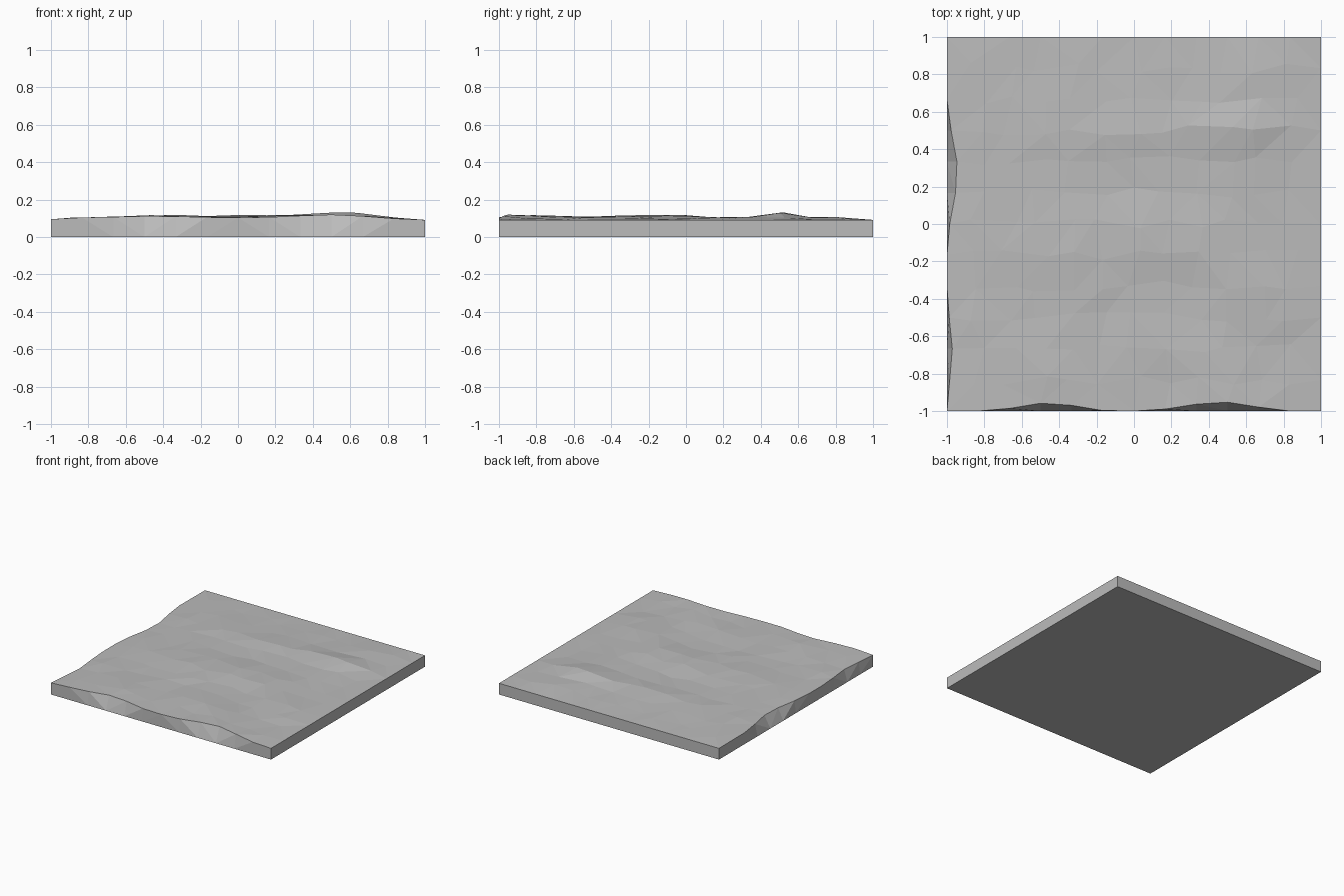
import bpy
import bmesh
import random
from math import exp

cube = bpy.data.objects.get("Cube")
if cube:
    bpy.data.objects.remove(cube, do_unlink=True)

random.seed(4)
CELLS = 12
BASE = 0.092

# Ridges and hollows: centre x, centre y, half width x, half width y, rise
FEATURES = [
    (0.6, 0.5, 0.22, 0.1, 0.026), (0.05, 0.52, 0.4, 0.1, 0.015),
    (-0.15, -0.08, 0.5, 0.13, 0.018), (0.4, -0.1, 0.2, 0.13, 0.012),
    (-0.35, -0.3, 0.2, 0.1, 0.01), (0.65, -0.4, 0.2, 0.15, 0.018),
    (0.1, -0.68, 0.2, 0.1, 0.012), (0.45, -0.75, 0.15, 0.12, 0.014),
    (-0.45, -0.85, 0.25, 0.25, 0.012), (0.5, -1, 0.25, 0.15, 0.016),
    (0.1, 0.2, 0.5, 0.08, -0.004), (0.6, 0.78, 0.3, 0.12, 0.01),
]

# Inward leans of the rim: position along the edge, half length, depth
FRONT_LEANS = [(-0.45, 0.3, 0.05), (0.45, 0.35, 0.055)]
LEFT_LEANS = [(0.27, 0.35, 0.065), (-0.68, 0.3, 0.03)]


def lean(position, notches):
    return sum(d * max(0, 1 - abs(position - c) / w) for c, w, d in notches)


def height(x, y):
    """Ground height at a point, low at the right and back rims."""
    rim = min(1, (1 - x) / 0.4, (1 - y) / 0.5)
    west = min(1, (1 + x) / 0.1)
    z = BASE + 0.012 * rim * (0.3 + 0.7 * west)
    for cx, cy, wx, wy, rise in FEATURES:
        z += rise * exp(-((x - cx) / wx) ** 2 - ((y - cy) / wy) ** 2) * max(0, min(1, rim * 2))
    return z


# Faceted ground surface on a loosened grid
bm = bmesh.new()
bmesh.ops.create_grid(bm, x_segments=CELLS, y_segments=CELLS, size=1)
for v in bm.verts:
    x, y = v.co.x, v.co.y
    inside_x, inside_y = abs(x) < 0.99, abs(y) < 0.99
    if inside_x and inside_y:
        x += random.uniform(-0.045, 0.045)
        y += random.uniform(-0.03, 0.03)
    z = height(x, y)
    if inside_x and inside_y:
        z += random.uniform(-0.003, 0.003)
    if not inside_y and y < 0:
        y += lean(x, FRONT_LEANS)
    if not inside_x and x < 0:
        x += lean(y, LEFT_LEANS)
    v.co = (x, y, z)
rim_edges = [e for e in bm.edges if e.is_boundary]

# Walls drop from the rim to a straight square footprint
walls = bmesh.ops.extrude_edge_only(bm, edges=rim_edges)["geom"]
for v in (g for g in walls if isinstance(g, bmesh.types.BMVert)):
    v.co.z = 0
    if abs(v.co.x) > abs(v.co.y):
        v.co.x = 1 if v.co.x > 0 else -1
    else:
        v.co.y = 1 if v.co.y > 0 else -1
bottom = [e for e in bm.edges if e.is_boundary]
bmesh.ops.contextual_create(bm, geom=bottom)
bmesh.ops.triangulate(bm, faces=bm.faces[:])
bmesh.ops.recalc_face_normals(bm, faces=bm.faces[:])

mesh = bpy.data.meshes.new("ground_slab")
bm.to_mesh(mesh)
bm.free()
slab = bpy.data.objects.new("ground_slab", mesh)
bpy.context.collection.objects.link(slab)

# Single stone colour
stone = bpy.data.materials.new("stone_grey")
stone.use_nodes = True
colour = (0.5, 0.5, 0.5, 1)
stone.diffuse_color = colour
stone.node_tree.nodes["Principled BSDF"].inputs["Base Color"].default_value = colour
mesh.materials.append(stone)
